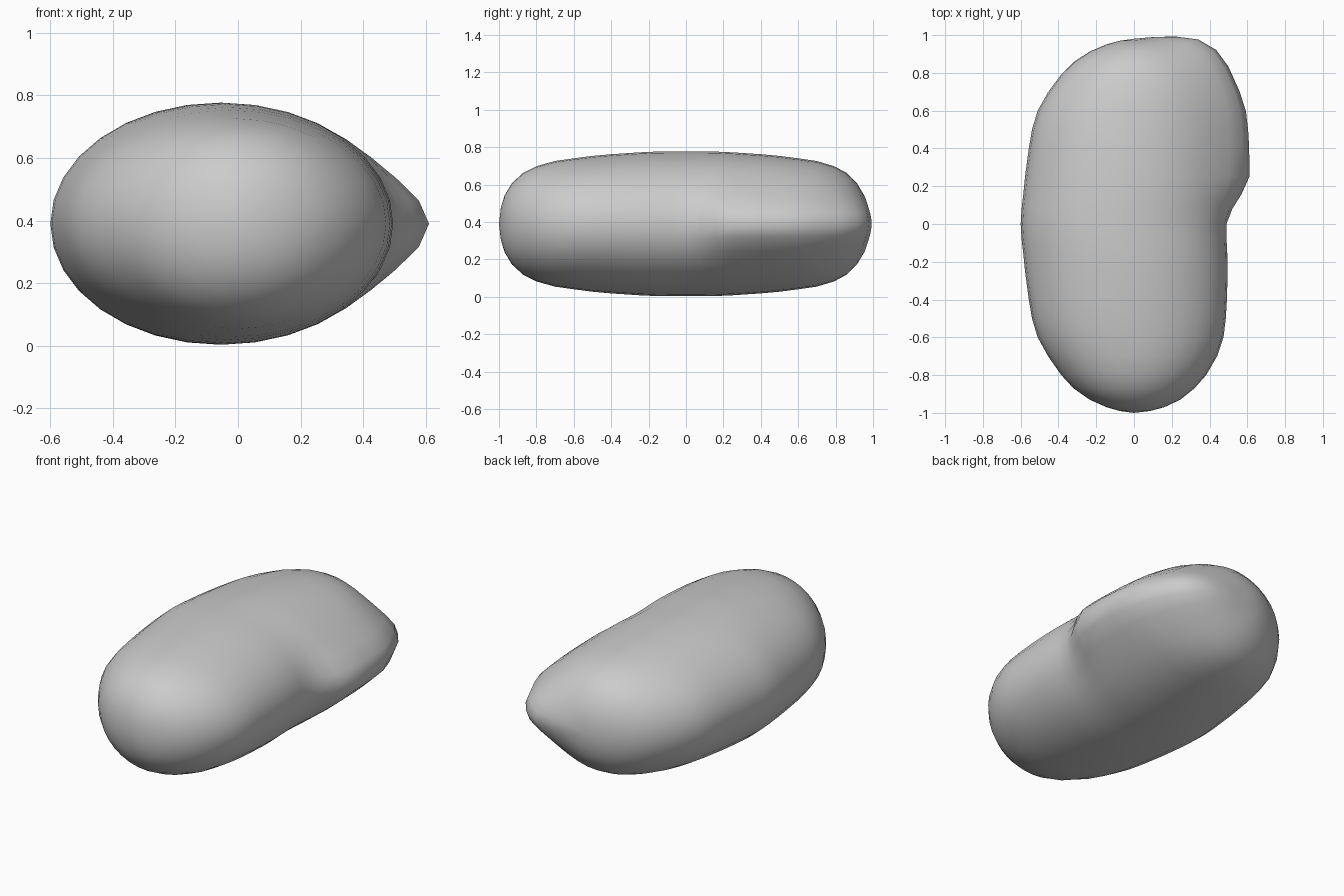
import bpy, bmesh, math

if "Cube" in bpy.data.objects:
    bpy.data.objects.remove(bpy.data.objects["Cube"])

SIDES = 32
MID_Z = 0.39

# Half-body stations: distance along y, left x, right x, half height
STATIONS = [
    (0.00, -0.600, 0.488, 0.387), (0.08, -0.595, 0.490, 0.387),
    (0.16, -0.586, 0.494, 0.386), (0.25, -0.577, 0.496, 0.382),
    (0.40, -0.557, 0.492, 0.372), (0.50, -0.540, 0.486, 0.363),
    (0.60, -0.510, 0.474, 0.350), (0.70, -0.455, 0.440, 0.336),
    (0.80, -0.385, 0.382, 0.308), (0.87, -0.320, 0.320, 0.273),
    (0.93, -0.235, 0.245, 0.218), (0.97, -0.145, 0.160, 0.152),
    (0.99, -0.075, 0.085, 0.085),
]


def smooth(a, b, v):
    t = min(1, max(0, (v - a) / (b - a)))
    return t * t * (3 - 2 * t)


def pull_lip(x, y, z):
    """Pinch the back right corner outward at mid height."""
    w = math.exp(-(z / 0.16) ** 2) * smooth(-0.05, 0.36, x)
    dx = 0.118 * w * smooth(-0.02, 0.28, y)
    dy = 0.08 * w * smooth(0.65, 0.93, y)
    return x + dx, y + dy, z + MID_Z


# Elliptical rings from front to back
bm = bmesh.new()
rows = [(-y, l, r, h) for y, l, r, h in reversed(STATIONS[1:])]
rows += [(y * (1 - 0.02 * smooth(0.6, 1, y)), l, r, h) for y, l, r, h in STATIONS]
rings = []
for y, l, r, h in rows:
    c, a = (l + r) / 2, (r - l) / 2
    ring = []
    for i in range(SIDES):
        t = math.tau * i / SIDES
        ring.append(bm.verts.new(pull_lip(c + a * math.cos(t), y, h * math.sin(t))))
    rings.append(ring)
for p, q in zip(rings, rings[1:]):
    for i in range(SIDES):
        j = (i + 1) % SIDES
        bm.faces.new((p[i], p[j], q[j], q[i]))

# Rounded end tips
for ring, tip in ((rings[0], (0, -1, MID_Z)), (rings[-1], (0.01, 0.982, MID_Z))):
    v = bm.verts.new(tip)
    for i in range(SIDES):
        bm.faces.new((ring[i], ring[(i + 1) % SIDES], v))
bmesh.ops.recalc_face_normals(bm, faces=bm.faces)
for f in bm.faces:
    f.smooth = True

mesh = bpy.data.meshes.new("bean_body")
bm.to_mesh(mesh)
bm.free()
body = bpy.data.objects.new("bean_body", mesh)
bpy.context.collection.objects.link(body)
